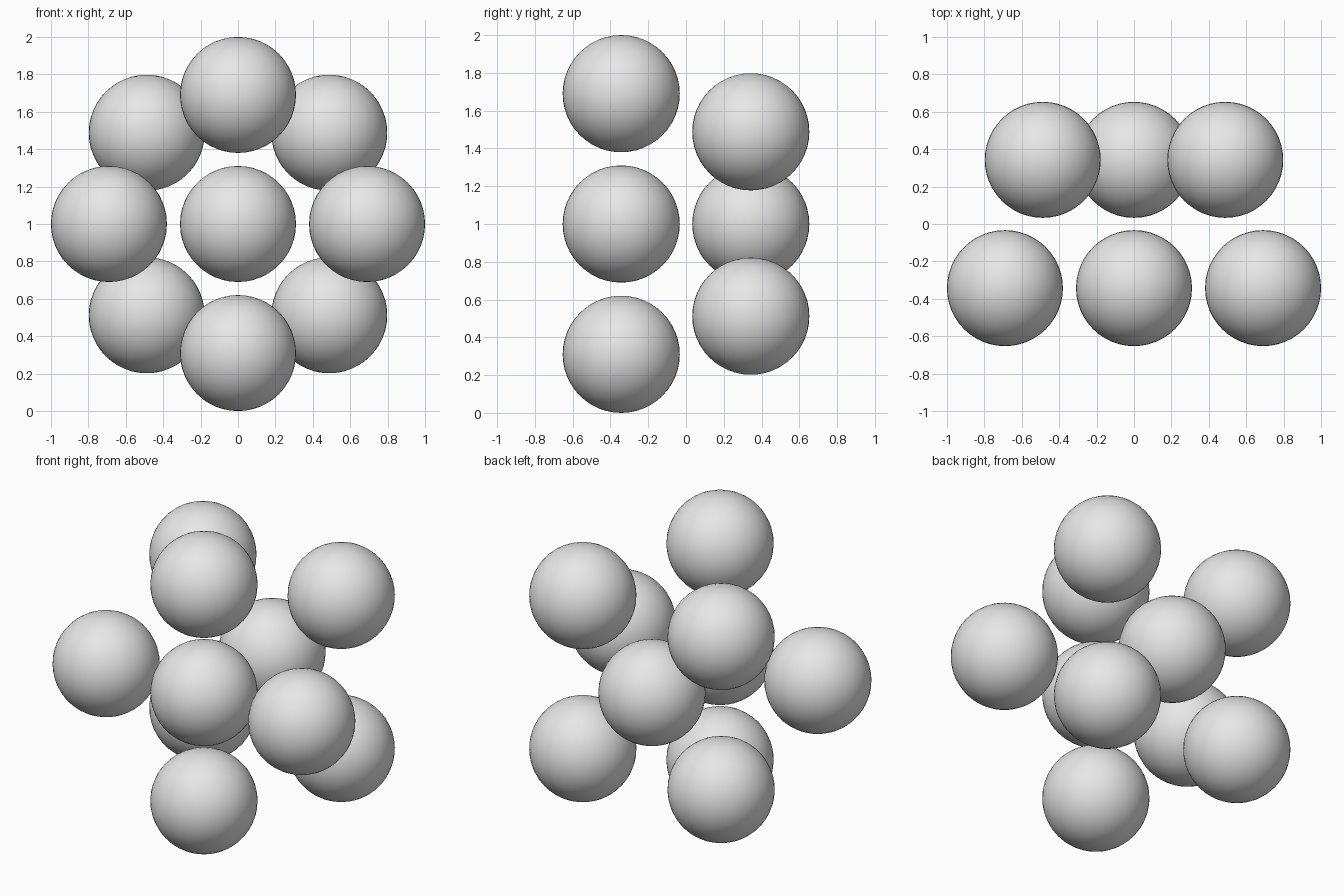
import bpy
from math import cos, sin, pi

cube = bpy.data.objects.get("Cube")
if cube:
    bpy.data.objects.remove(cube, do_unlink=True)

RADIUS = 0.31    # ball radius
RING = 0.69      # distance from the cluster axis to each outer ball
DEPTH = 0.343    # layer offset from the middle
MID_Z = 1.0

grey = bpy.data.materials.new("light_grey")
grey.use_nodes = True
colour = (0.8, 0.8, 0.8, 1.0)
grey.diffuse_color = colour
grey.node_tree.nodes["Principled BSDF"].inputs["Base Color"].default_value = colour


def ball(name, x, y, z):
    bpy.ops.mesh.primitive_uv_sphere_add(
        segments=48, ring_count=24, radius=RADIUS, location=(x, y, z))
    obj = bpy.context.object
    obj.name = name
    obj.data.materials.append(grey)
    bpy.ops.object.shade_smooth()


# Two layers: a centre ball with four around it, the back layer turned 45 degrees
for layer, y, turn in (("front", -DEPTH, 0), ("back", DEPTH, pi / 4)):
    ball(f"{layer}_centre_ball", 0, y, MID_Z)
    for i in range(4):
        a = turn + i * pi / 2
        ball(f"{layer}_outer_ball_{i + 1}", RING * cos(a), y, MID_Z + RING * sin(a))
